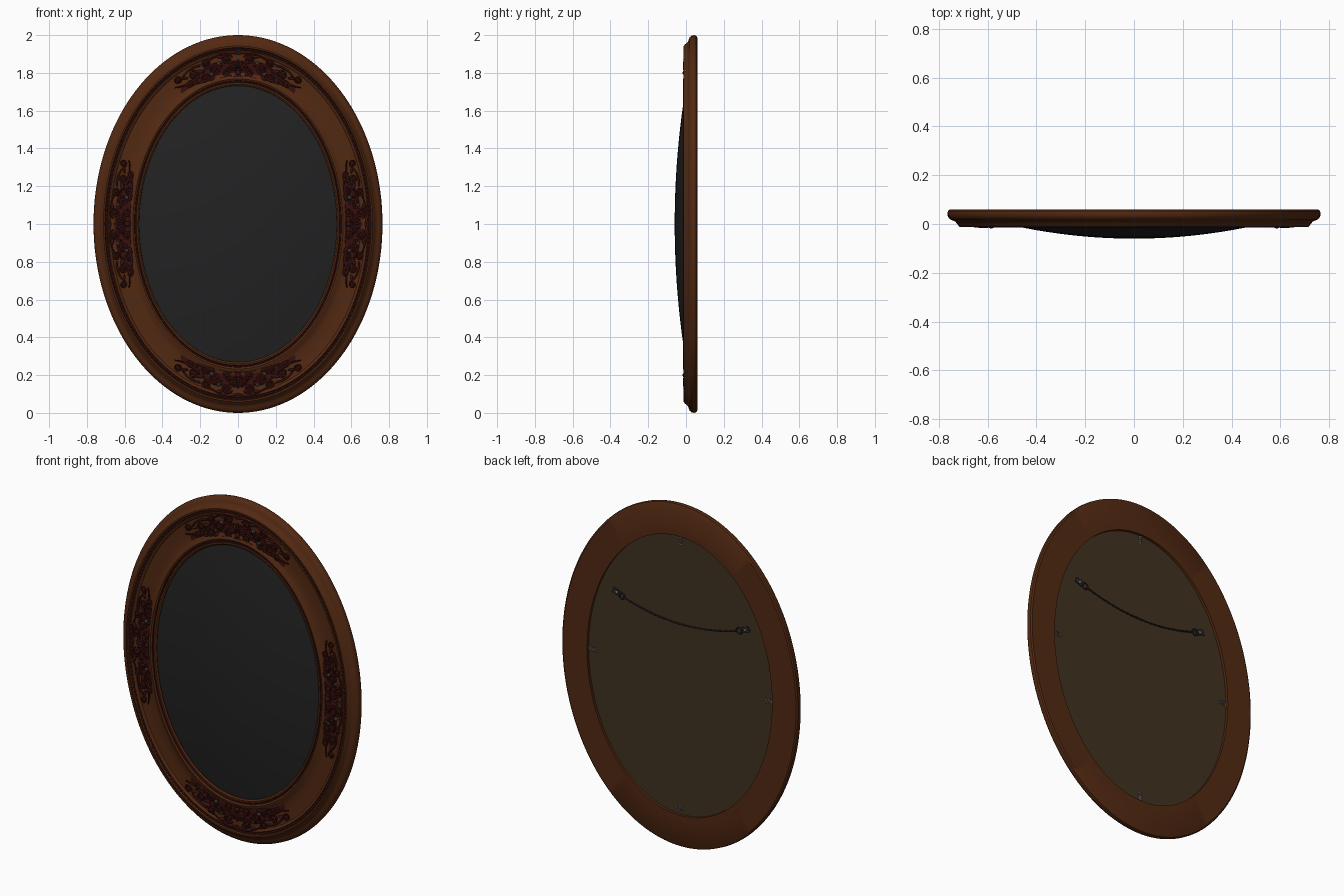
import bpy, bmesh, math
from mathutils import Vector, Matrix

if "Cube" in bpy.data.objects:
    bpy.data.objects.remove(bpy.data.objects["Cube"])

A, B, K = 0.765, 1.0, 0.9          # oval half sizes, inset ratio in x


def material(name, rgb):
    m = bpy.data.materials.new(name)
    m.diffuse_color = (*rgb, 1)
    m.use_nodes = True
    m.node_tree.nodes["Principled BSDF"].inputs["Base Color"].default_value = m.diffuse_color
    return m


WOOD = material("brown wood", (0.085, 0.022, 0.006))
RED = material("dark red carving", (0.036, 0.005, 0.004))
GLASS = material("dark glass", (0.016, 0.016, 0.016))
BACK = material("olive backing board", (0.052, 0.032, 0.015))
STEEL = material("pale steel", (0.30, 0.30, 0.30))
IRON = material("dark iron", (0.022, 0.022, 0.024))
PATINA = material("grey green patina", (0.030, 0.045, 0.040))


def oval(t, d, y):
    """Point on the oval at angle t, inset by d."""
    return Vector(((A - K * d) * math.cos(t), y, B + (B - d) * math.sin(t)))


def finish(bm, name, *mats, angle=35):
    bmesh.ops.recalc_face_normals(bm, faces=bm.faces)
    me = bpy.data.meshes.new(name)
    bm.to_mesh(me)
    bm.free()
    ob = bpy.data.objects.new(name, me)
    bpy.context.collection.objects.link(ob)
    for m in mats:
        me.materials.append(m)
    bpy.ops.object.select_all(action='DESELECT')
    ob.select_set(True)
    bpy.context.view_layer.objects.active = ob
    bpy.ops.object.shade_smooth_by_angle(angle=math.radians(angle))
    return ob


def tubes(name, paths, mat, depth):
    """Round strands; each path is a list of (point, relative radius)."""
    cu = bpy.data.curves.new(name, 'CURVE')
    cu.dimensions = '3D'
    cu.bevel_depth, cu.bevel_resolution, cu.use_fill_caps = depth, 1, True
    for path in paths:
        sp = cu.splines.new('POLY')
        sp.points.add(len(path) - 1)
        for p, (co, r) in zip(sp.points, path):
            p.co, p.radius = (*co, 1), r
        sp.use_smooth = True
    cu.materials.append(mat)
    ob = bpy.data.objects.new(name, cu)
    bpy.context.collection.objects.link(ob)


def blob(bm, loc, size, turn=0.0):
    """Ellipsoid turned in the x-z plane."""
    mat = Matrix.Translation(loc) @ Matrix.Rotation(turn, 4, 'Y') @ Matrix.Diagonal((*size, 1))
    bmesh.ops.create_icosphere(bm, subdivisions=2, radius=1, matrix=mat)


# frame moulding: (inset, depth) section swept round the oval
SECTION = [(0.185, 0.06), (0.012, 0.06), (0.003, 0.054), (0, 0.042), (0.003, 0.029),
           (0.012, 0.019), (0.026, 0.014), (0.036, 0.010), (0.044, 0.001), (0.05, -0.006),
           (0.058, -0.013), (0.066, -0.013), (0.070, -0.004), (0.082, -0.004), (0.086, -0.008),
           (0.094, -0.006), (0.10, 0.0), (0.15, 0.003), (0.19, 0.0), (0.213, -0.006),
           (0.222, -0.013), (0.232, -0.015), (0.241, -0.010), (0.243, -0.003), (0.249, -0.003),
           (0.252, -0.008), (0.260, -0.009), (0.268, -0.003), (0.272, 0.012), (0.272, 0.03),
           (0.185, 0.03)]
DARK_BANDS = {12, 22, 23, 24, 27}
N = 144
bm = bmesh.new()
rings = [[bm.verts.new(oval(2 * math.pi * i / N, d, y)) for i in range(N)] for d, y in SECTION]
for j, ring in enumerate(rings):
    nxt = rings[(j + 1) % len(rings)]
    for i in range(N):
        f = bm.faces.new((ring[i], ring[(i + 1) % N], nxt[(i + 1) % N], nxt[i]))
        f.material_index = 1 if j in DARK_BANDS else 0
finish(bm, "oval_frame", WOOD, RED)

# beading in the outer groove
bm = bmesh.new()
for i in range(240):
    p = oval(2 * math.pi * i / 240, 0.076, -0.005)
    bmesh.ops.create_icosphere(bm, subdivisions=1, radius=0.0075, matrix=Matrix.Translation(p))
finish(bm, "bead_ring", RED, angle=80)

# domed glass
bm = bmesh.new()
top = bm.verts.new((0, -0.06, B))
prev = None
for k in range(1, 15):
    r = k / 14
    cur = [bm.verts.new((0.525 * r * math.cos(2 * math.pi * i / 96), -0.06 + 0.06 * r * r,
                         B + 0.732 * r * math.sin(2 * math.pi * i / 96))) for i in range(96)]
    for i in range(96):
        n = (i + 1) % 96
        bm.faces.new((top, cur[i], cur[n]) if prev is None else (prev[i], cur[i], cur[n], prev[n]))
    prev = cur
finish(bm, "domed_glass", GLASS)

# backing board
bm = bmesh.new()
front, rear = [[bm.verts.new(oval(2 * math.pi * i / N, 0.184, y)) for i in range(N)]
               for y in (0.032, 0.044)]
bm.faces.new(front)
bm.faces.new(rear)
for i in range(N):
    bm.faces.new((front[i], front[(i + 1) % N], rear[(i + 1) % N], rear[i]))
finish(bm, "backing_board", BACK)

# carved ornament, drawn in (s along the oval, d inset) and mirrored in s
# scrolls: centre s, centre d, radius, start angle, signed turns
SCROLLS = [(0.055, 0.125, 0.028, 3.4, 1.6), (0.06, 0.195, 0.026, 2.6, -1.6),
           (0.12, 0.165, 0.034, 3.1, 1.7), (0.165, 0.118, 0.022, 4.0, -1.5),
           (0.185, 0.195, 0.026, 2.4, 1.6), (0.235, 0.145, 0.027, 3.3, -1.6),
           (0.272, 0.185, 0.020, 2.6, 1.5), (0.315, 0.125, 0.019, 2.2, -1.5)]
# stems: start, control, end
STEMS = [((0, 0.10), (0.05, 0.075), (0.14, 0.11)), ((0.0, 0.215), (0.09, 0.24), (0.17, 0.21)),
         ((0.08, 0.15), (0.15, 0.13), (0.21, 0.16)), ((0.15, 0.20), (0.22, 0.22), (0.30, 0.17)),
         ((0.19, 0.12), (0.26, 0.10), (0.31, 0.145)), ((0.21, 0.17), (0.29, 0.19), (0.345, 0.15))]
# leaves: s, d, length, width, turn
LEAVES = [(0.03, 0.16, 0.026, 0.011, 0.5), (0.09, 0.105, 0.024, 0.009, -0.4),
          (0.10, 0.222, 0.028, 0.009, 0.1), (0.15, 0.21, 0.022, 0.010, 0.6),
          (0.20, 0.15, 0.024, 0.010, -0.5), (0.245, 0.19, 0.022, 0.008, 0.5),
          (0.285, 0.14, 0.020, 0.007, -0.6)]


def ornament(name, centre, radius, outline):
    def at(s, d, y=-0.006):
        return oval(centre + s / radius, d, y)

    paths = []
    bm = bmesh.new()
    for side in (-1, 1):
        for s, d, r, a0, turns in SCROLLS:
            path = []
            for k in range(25):
                u = k / 24
                a, q = a0 + 2 * math.pi * turns * u, r * (1 - 0.8 * u)
                path.append((at(side * (s + q * math.cos(a)), d + q * math.sin(a)), 0.6 + 0.5 * u))
            paths.append(path)
            blob(bm, at(side * s, d), (0.008, 0.009, 0.008))
        for p, c, q in STEMS:
            path = []
            for k in range(11):
                u = k / 10
                s, d = [(1 - u) ** 2 * p[i] + 2 * u * (1 - u) * c[i] + u * u * q[i] for i in (0, 1)]
                path.append((at(side * s, d), 1.1 - 0.5 * u))
            paths.append(path)
        for s, d, length, width, turn in LEAVES:
            v = at(side * (s + 0.01), d + 0.01 * turn) - at(side * s, d)
            blob(bm, at(side * s, d, -0.003), (length, 0.009, width), math.atan2(-v.z, v.x))
    tubes(name + "_scrolls", paths, RED, 0.0062)
    finish(bm, name + "_leaves", RED, angle=80)

    # shell fan and its boss at the middle
    bm = bmesh.new()
    for k in range(-3, 4):
        a = 0.42 * k
        v = at(0.03 * math.sin(a), 0.19 - 0.03 * math.cos(a)) - at(0, 0.19)
        blob(bm, at(0, 0.19) + v * 1.2, (0.024, 0.011, 0.0065), math.atan2(-v.z, v.x))
    blob(bm, at(0, 0.20), (0.014, 0.013, 0.014))
    finish(bm, name + "_shell", RED, angle=80)
    bm = bmesh.new()
    for s, d in ((0.10, 0.14), (0.145, 0.185), (0.035, 0.225)):
        for side in (-1, 1):
            blob(bm, at(side * s, d, -0.004), (0.011, 0.009, 0.011))
    finish(bm, name + "_patina_studs", PATINA, angle=80)

    # thin carved ground under the scrolls
    bm = bmesh.new()
    strips = []
    for k in range(-40, 41):
        s = 0.33 * k / 40
        lo, hi = outline(abs(s))
        wave = 0.010 * math.sin(abs(s) * 75)
        strips.append([bm.verts.new(at(s, d, -0.0025 if 0.1 < d < 0.215 else -0.007))
                       for d in (lo + wave, (lo + hi) / 2, min(hi, 0.215), hi)])
    for p, q in zip(strips, strips[1:]):
        for i in range(3):
            bm.faces.new((p[i], p[i + 1], q[i + 1], q[i]))
    finish(bm, name + "_ground", RED)


def end_outline(s):
    u = s / 0.33
    return 0.125 + 0.06 * u * u, 0.214 - 0.015 * u


def side_outline(s):
    u = s / 0.33
    return 0.115 + 0.115 * u ** 2, 0.24


for label, turn in (("top", 0.5), ("bottom", 1.5)):
    ornament(label + "_ornament", turn * math.pi, 0.62, end_outline)
for label, turn in (("right", 0), ("left", 1)):
    ornament(label + "_ornament", turn * math.pi, 0.84, side_outline)

# retaining clips on the back: small zigzag springs over the board edge
for label, k in (("right", 0), ("top", 1), ("left", 2), ("bottom", 3)):
    t = k * math.pi / 2
    out = Vector((math.cos(t), 0, math.sin(t)))
    across = Vector((-out.z, 0, out.x))
    base = oval(t, 0.19, 0.05)
    path = [(base - out * 0.008 * i + across * 0.010 * (-1) ** i, 1) for i in range(7)]
    tubes(label + "_clip", [path], STEEL, 0.004)

# hanger plates, rings and sagging wire
for label, sx in (("right", 1), ("left", -1)):
    bm = bmesh.new()
    turn = Matrix.Translation((sx * 0.415, 0.047, 1.375)) @ Matrix.Rotation(sx * -0.35, 4, 'Y')
    bmesh.ops.create_cube(bm, size=1, matrix=turn @ Matrix.Diagonal((0.055, 0.006, 0.032, 1)))
    finish(bm, label + "_hanger_plate", IRON)
    bm = bmesh.new()
    bmesh.ops.create_uvsphere(bm, u_segments=12, v_segments=6, radius=1,
                              matrix=turn @ Matrix.Diagonal((0.008, 0.006, 0.008, 1)))
    finish(bm, label + "_hanger_screw", STEEL)
    ring = [(Vector((sx * 0.38 + 0.018 * math.cos(a), 0.051, 1.362 + 0.018 * math.sin(a))), 1)
            for a in [2 * math.pi * i / 16 for i in range(17)]]
    tubes(label + "_hanger_ring", [ring], IRON, 0.004)
wire = []
for strand in (0, math.pi):
    path = []
    for i in range(121):
        x = -0.37 + 0.74 * i / 120
        z = 1.30 + 0.058 * (x / 0.37) ** 2
        a = i * 0.6 + strand
        path.append((Vector((x, 0.051 + 0.0025 * math.cos(a), z + 0.0025 * math.sin(a))), 1))
    wire.append(path)
tubes("hanging_wire", wire, IRON, 0.003)
